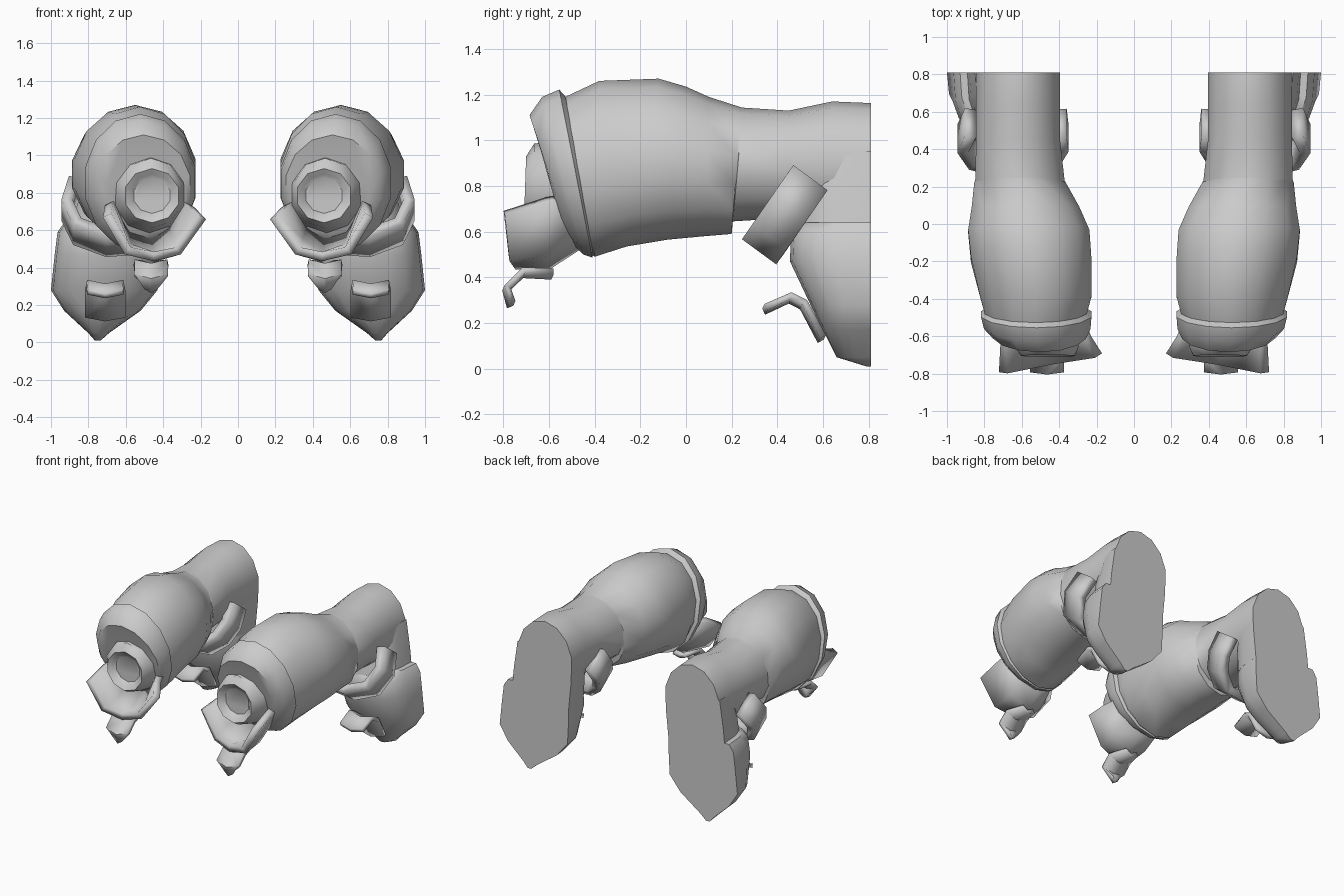
import bpy, bmesh, math


def loft(name, rows, closed=True, caps=(False, False), thick=0, angle=40):
    """Skin rows of points, mirror to the other side, smooth by angle."""
    bm = bmesh.new()
    vs = [[bm.verts.new(p) for p in r] for r in rows]
    n = len(rows[0])
    for a, b in zip(vs, vs[1:]):
        for i in range(n if closed else n - 1):
            j = (i + 1) % n
            bm.faces.new((a[i], a[j], b[j], b[i]))
    if caps[0]:
        bm.faces.new(vs[0])
    if caps[1]:
        bm.faces.new(vs[-1])
    bmesh.ops.recalc_face_normals(bm, faces=bm.faces)
    me = bpy.data.meshes.new(name)
    bm.to_mesh(me)
    bm.free()
    ob = bpy.data.objects.new(name, me)
    bpy.context.collection.objects.link(ob)
    bpy.ops.object.select_all(action='DESELECT')
    bpy.context.view_layer.objects.active = ob
    ob.select_set(True)
    bpy.ops.object.shade_smooth_by_angle(angle=math.radians(angle))
    if thick:
        s = ob.modifiers.new("thickness", 'SOLIDIFY')
        s.thickness, s.offset = thick, 0
    ob.modifiers.new("mirror", 'MIRROR').use_mirror_merge = False
    return ob


def ring(yt, zt, yb, zb, x0, x1, n=14):
    """Ellipse spanning a top point and a bottom point, between x0 and x1."""
    pts = []
    for i in range(n):
        a = 2 * math.pi * i / n
        t = (1 + math.cos(a)) / 2
        pts.append(((x0 + x1) / 2 + (x1 - x0) / 2 * math.sin(a),
                    yb + (yt - yb) * t, zb + (zt - zb) * t))
    return pts


def dee(z, y, x0, x1, yback=0.81, n=10):
    """Flat-backed rounded section of the lower limb."""
    pts = []
    for i in range(n + 1):
        a = math.pi * i / n
        c, s = math.cos(a), math.sin(a)
        pts.append(((x0 + x1) / 2 + (x1 - x0) / 2 * math.copysign(abs(c) ** 0.8, c),
                    yback - (yback - y) * max(s, 0) ** 0.7, z))
    return pts


# Upper limb sleeve, with a step under the rear edge
loft("upper_sleeve", [ring(*r) for r in (
    (-0.55, 1.18, -0.42, 0.51, 0.25, 0.80),
    (-0.38, 1.26, -0.40, 0.49, 0.22, 0.83),
    (-0.12, 1.27, -0.26, 0.535, 0.22, 0.88),
    (0.00, 1.235, -0.08, 0.565, 0.23, 0.895),
    (0.10, 1.19, 0.08, 0.58, 0.285, 0.875),
    (0.24, 1.145, 0.20, 0.59, 0.36, 0.86),
    (0.25, 1.143, 0.205, 0.645, 0.365, 0.855),
    (0.45, 1.13, 0.45, 0.66, 0.39, 0.85),
    (0.64, 1.17, 0.64, 0.62, 0.39, 0.85),
    (0.81, 1.163, 0.81, 0.60, 0.39, 0.85))], caps=(True, True))

# Rolled cuff, domed front and hollow wrist opening
loft("cuff", [ring(*r) for r in (
    (-0.50, 1.16, -0.40, 0.52, 0.27, 0.78),
    (-0.555, 1.222, -0.41, 0.487, 0.22, 0.825),
    (-0.63, 1.19, -0.45, 0.50, 0.225, 0.81),
    (-0.685, 1.11, -0.50, 0.55, 0.25, 0.76),
    (-0.66, 1.04, -0.53, 0.58, 0.28, 0.70))], caps=(False, True), angle=50)
loft("wrist_opening", [ring(*r, n=10) for r in (
    (-0.56, 1.00, -0.50, 0.58, 0.27, 0.68),
    (-0.665, 0.985, -0.66, 0.61, 0.29, 0.64),
    (-0.70, 0.93, -0.71, 0.64, 0.31, 0.61),
    (-0.68, 0.90, -0.69, 0.67, 0.34, 0.58),
    (-0.665, 0.88, -0.665, 0.69, 0.36, 0.56))], caps=(False, True))

# Flared trough below the wrist
front = ((0.19, 0.67), (0.32, 0.49), (0.45, 0.46), (0.59, 0.49), (0.70, 0.68))
middle = ((0.25, 0.73), (0.33, 0.54), (0.45, 0.455), (0.59, 0.51), (0.69, 0.74))
back = ((0.30, 0.76), (0.36, 0.62), (0.46, 0.54), (0.60, 0.60), (0.68, 0.76))
loft("wrist_trough", [
    [(x, -0.70 - 0.09 * (x - 0.17) / 0.5, z) for x, z in front],
    [(x, -0.61, z) for x, z in middle],
    [(x, -0.48, z) for x, z in back]], closed=False, thick=0.05, angle=50)

# Lower limb shell with flat back, and the narrower knee above it
loft("lower_shell", [dee(*r) for r in (
    (0.64, 0.50, 0.43, 0.93),
    (0.59, 0.46, 0.42, 0.965),
    (0.47, 0.455, 0.42, 0.98),
    (0.28, 0.545, 0.43, 1.0),
    (0.17, 0.60, 0.52, 0.93),
    (0.05, 0.66, 0.69, 0.80),
    (0.01, 0.79, 0.735, 0.765))], caps=(True, True), angle=50)
loft("knee", [dee(*r) for r in (
    (0.55, 0.47, 0.42, 0.90),
    (0.75, 0.49, 0.40, 0.88),
    (0.95, 0.56, 0.40, 0.85))], caps=(True, True))

# Slanted band wrapped around the joint
band = ((0.875, 1), (0.915, 0.62), (0.86, 0.26), (0.70, 0.08),
        (0.52, 0.12), (0.42, 0.36), (0.38, 0.65), (0.39, 1))
loft("joint_band", [
    [(x, 0.32 + 0.22 * t + s * 0.075, 0.51 + 0.32 * t - s * 0.055) for x, t in band]
    for s in (-1, 1)], closed=False, thick=0.06, angle=50)


def tab(name, path, cx, ridge):
    """Bent strip: path rows of (y, z, half width), with a raised or sunk centre line."""
    loft(name, [[(cx - w, y, z), (cx, y - abs(ridge) / 2, z + ridge), (cx + w, y, z)]
                for y, z, w in path], closed=False, thick=0.03, angle=30)


# Small hooked tabs under the wrist and on the shell
tab("wrist_tab", ((-0.58, 0.425, 0.05), (-0.71, 0.43, 0.09),
                  (-0.78, 0.36, 0.09), (-0.76, 0.29, 0.03)), 0.465, -0.02)
tab("shell_tab", ((0.35, 0.27, 0.095), (0.46, 0.32, 0.10),
                  (0.52, 0.29, 0.105), (0.60, 0.14, 0.105)), 0.71, -0.02)
